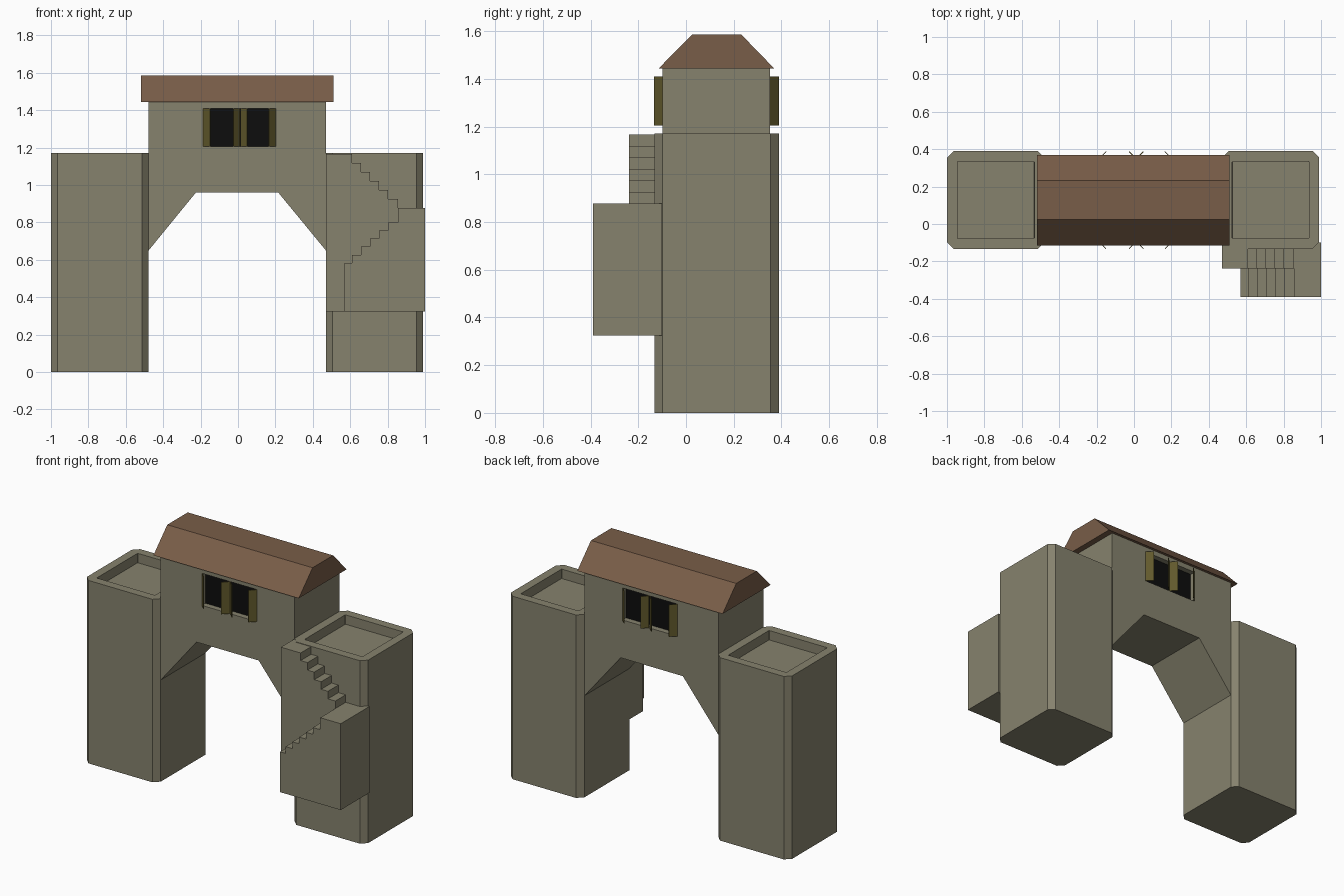
import bpy, bmesh
from mathutils import Vector

if "Cube" in bpy.data.objects:
    bpy.data.objects.remove(bpy.data.objects["Cube"])


def material(name, rgb):
    m = bpy.data.materials.new(name)
    m.diffuse_color = (*rgb, 1)
    m.use_nodes = True
    m.node_tree.nodes["Principled BSDF"].inputs["Base Color"].default_value = m.diffuse_color
    return m


STONE = material("stone", (0.24, 0.225, 0.155))
ROOF = material("roof_tile", (0.19, 0.11, 0.065))
WOOD = material("shutter_wood", (0.12, 0.10, 0.025))
DARK = material("dark_interior", (0.004, 0.004, 0.004))


def prism(name, base, direction, mat, sunk=None):
    """Extrude a closed outline; optionally sink an inset panel in its far cap."""
    bm = bmesh.new()
    face = bm.faces.new([bm.verts.new(p) for p in base])
    out = bmesh.ops.extrude_face_region(bm, geom=[face], use_keep_orig=True)
    moved = [g for g in out["geom"] if isinstance(g, bmesh.types.BMVert)]
    cap = [g for g in out["geom"] if isinstance(g, bmesh.types.BMFace)][0]
    bmesh.ops.translate(bm, verts=moved, vec=Vector(direction))
    bmesh.ops.recalc_face_normals(bm, faces=bm.faces[:])
    if sunk:
        rim, depth = sunk
        bmesh.ops.inset_region(bm, faces=[cap], thickness=rim, use_even_offset=True)
        pit = bmesh.ops.inset_region(bm, faces=[cap], thickness=0.0005, use_even_offset=True)
        bmesh.ops.translate(bm, verts=cap.verts[:], vec=(0, 0, -depth))
    me = bpy.data.meshes.new(name)
    bm.to_mesh(me)
    bm.free()
    ob = bpy.data.objects.new(name, me)
    bpy.context.collection.objects.link(ob)
    me.materials.append(mat)
    return ob


def box(name, x0, x1, y0, y1, z0, z1, mat):
    return prism(name, [(x0, y0, z0), (x1, y0, z0), (x1, y1, z0), (x0, y1, z0)],
                 (0, 0, z1 - z0), mat)


# Towers: chamfered corners and a sunken roof deck
def tower(name, x0, x1, y0=-0.133, y1=0.39, c=0.035):
    pts = [(x0 + c, y0), (x1 - c, y0), (x1, y0 + c), (x1, y1 - c),
           (x1 - c, y1), (x0 + c, y1), (x0, y1 - c), (x0, y0 + c)]
    prism(name, [(x, y, 0) for x, y in pts], (0, 0, 1.17), STONE, sunk=(0.055, 0.06))


tower("left_tower", -1.0, -0.478)
tower("right_tower", 0.47, 0.99)

# Gatehouse with arched underside
YF, YB = -0.098, 0.353
arch = [(-0.478, 0.65), (-0.225, 0.96), (0.215, 0.96), (0.47, 0.65), (0.47, 1.443), (-0.478, 1.443)]
gatehouse = prism("gatehouse", [(x, YF, z) for x, z in arch], (0, YB - YF, 0), STONE)

# Window recesses front and back, with dark panels inside
WX0, WX1, WZ0, WZ1, DEPTH = -0.187, 0.203, 1.205, 1.41, 0.04
for side, wall, inward in (("front", YF, 1), ("back", YB, -1)):
    ya, yb = sorted((wall - inward * 0.05, wall + inward * DEPTH))
    cutter = box(side + "_window_cutter", WX0, WX1, ya, yb, WZ0, WZ1, STONE)
    cutter.hide_render = True
    mod = gatehouse.modifiers.new(side + "_window", "BOOLEAN")
    mod.object, mod.operation, mod.solver = cutter, "DIFFERENCE", "EXACT"
    bpy.context.view_layer.objects.active = gatehouse
    bpy.ops.object.modifier_apply(modifier=mod.name)
    bpy.data.objects.remove(cutter)
    ya, yb = sorted((wall + inward * (DEPTH - 0.004), wall + inward * (DEPTH + 0.004)))
    box(side + "_window_interior", WX0, WX1, ya, yb, WZ0, WZ1, DARK)

    # Half-open shutters, hinged at the edges and the middle
    hinges = [(WX0, 1), (0.011, -1), (0.013, 1), (WX1, -1)]
    for i, (hx, s) in enumerate(hinges):
        tx, ty, t = hx + s * 0.036, wall - inward * 0.036, 0.003
        prism(f"{side}_shutter_{i + 1}",
              [(hx, wall, WZ0), (tx, ty, WZ0), (tx + s * t, ty + inward * t, WZ0),
               (hx + s * t, wall + inward * t, WZ0)],
              (0, 0, WZ1 - WZ0), WOOD)

# Roof: flat-topped profile swept along x
roof = [(-0.115, 1.443), (0.37, 1.443), (0.232, 1.585), (0.025, 1.585)]
prism("roof", [(-0.518, y, z) for y, z in roof], (1.028, 0, 0), ROOF)

# Stair outlines in x-z
TREADS = [0.61, 0.658, 0.706, 0.755, 0.803, 0.855]
BOTTOM, LANDING = 0.325, 0.877

upper = [(0.47, BOTTOM), (0.47, 1.167)]
z = 1.167
for x in TREADS:
    upper.append((x, z))
    z -= (1.167 - LANDING) / len(TREADS)
    upper.append((x, z))
upper += [(1.0, LANDING), (1.0, BOTTOM)]
prism("upper_stair", [(x, -0.238, z) for x, z in upper], (0, 0.138, 0), STONE)

lower = [(0.57, BOTTOM), (0.57, 0.583)]
z = 0.583
for x in TREADS:
    lower.append((x, z))
    z = LANDING if x == TREADS[-1] else z + 0.0435
    lower.append((x, z))
lower += [(1.0, LANDING), (1.0, BOTTOM)]
prism("lower_stair", [(x, -0.39, z) for x, z in lower], (0, 0.152, 0), STONE)
